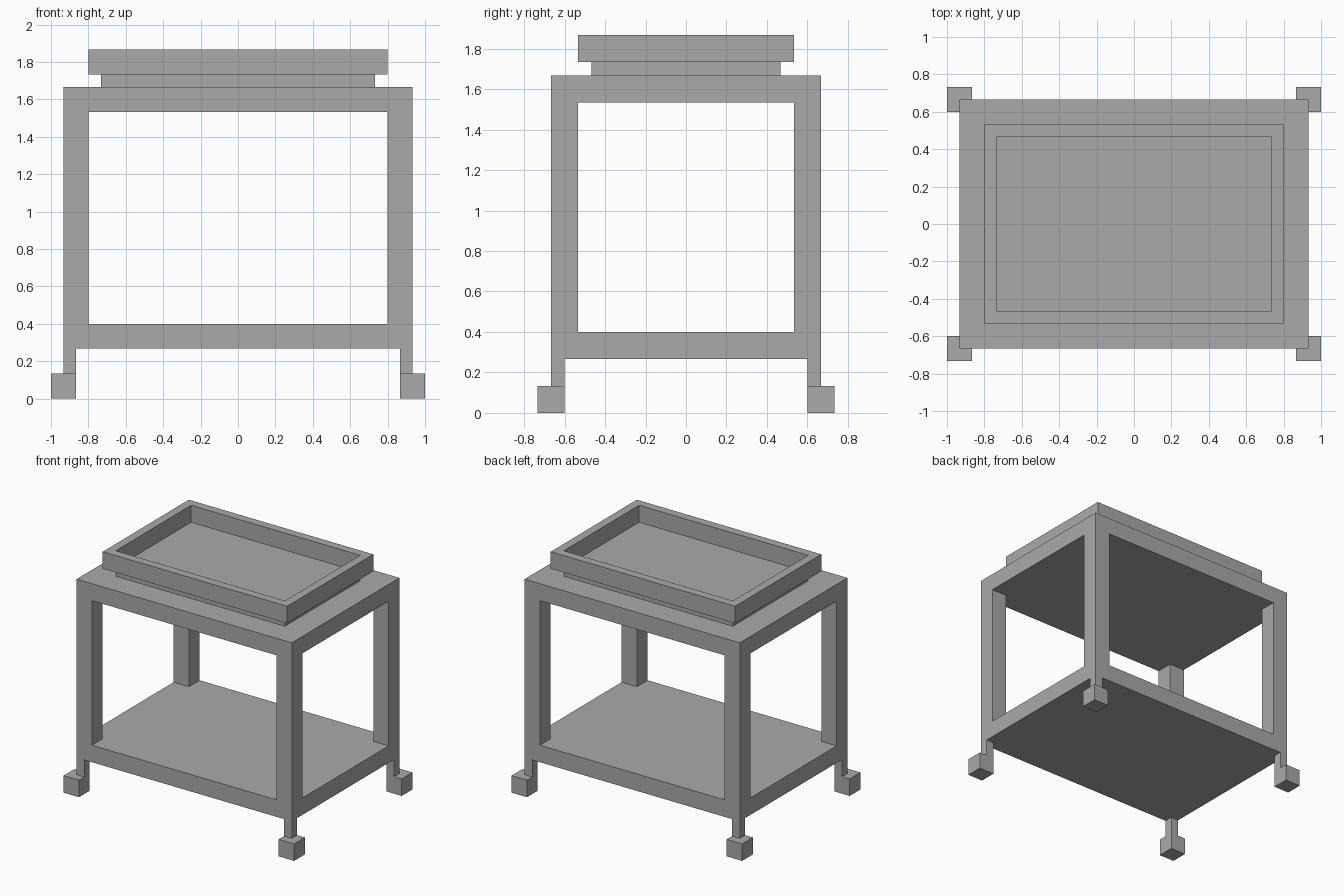
import bpy

default = bpy.data.objects.get("Cube")
if default:
    bpy.data.objects.remove(default, do_unlink=True)

U = 2 / 30  # design module: the table is 30 modules long

grey = bpy.data.materials.new("plain_grey")
grey.use_nodes = True
grey.diffuse_color = (0.4, 0.4, 0.4, 1)
grey.node_tree.nodes["Principled BSDF"].inputs["Base Color"].default_value = (0.4, 0.4, 0.4, 1)


def box(name, half_x, half_y, z0, z1, x=0, y=0):
    """Box given in modules by half sizes, height range and centre."""
    bpy.ops.mesh.primitive_cube_add(size=2, location=(x * U, y * U, (z0 + z1) / 2 * U))
    ob = bpy.context.object
    ob.name = ob.data.name = name
    ob.scale = (half_x * U, half_y * U, (z1 - z0) / 2 * U)
    bpy.ops.object.transform_apply(location=False, rotation=False, scale=True)
    ob.data.materials.append(grey)
    return ob


def cut(target, *size):
    """Subtract a box from the target, then discard the cutter."""
    cutter = box("cutter", *size)
    cutter.hide_render = True
    mod = target.modifiers.new("opening", "BOOLEAN")
    mod.operation, mod.solver, mod.object = "DIFFERENCE", "EXACT", cutter
    bpy.context.view_layer.objects.active = target
    bpy.ops.object.modifier_apply(modifier=mod.name)
    bpy.data.objects.remove(cutter, do_unlink=True)


# Frame: one block opened on all sides, leaving top, shelf, posts and short legs
frame = box("table_frame", 14, 10, 2, 25)
cut(frame, 12, 20, 6, 23)
cut(frame, 20, 8, 6, 23)
cut(frame, 13, 20, 1, 4)
cut(frame, 20, 9, 1, 4)

# Feet, set outward from the legs
for side, sx in (("left", 1), ("right", -1)):
    for end, sy in (("front", -1), ("back", 1)):
        box(f"{end}_{side}_foot", 1, 1, 0, 2, 14 * sx, 10 * sy)

# Raised tray: a plinth that forms the floor, and a rim around it
box("tray_plinth", 11, 7, 25, 26)
rim = box("tray_rim", 12, 8, 26, 28)
cut(rim, 11, 7, 25, 29)
